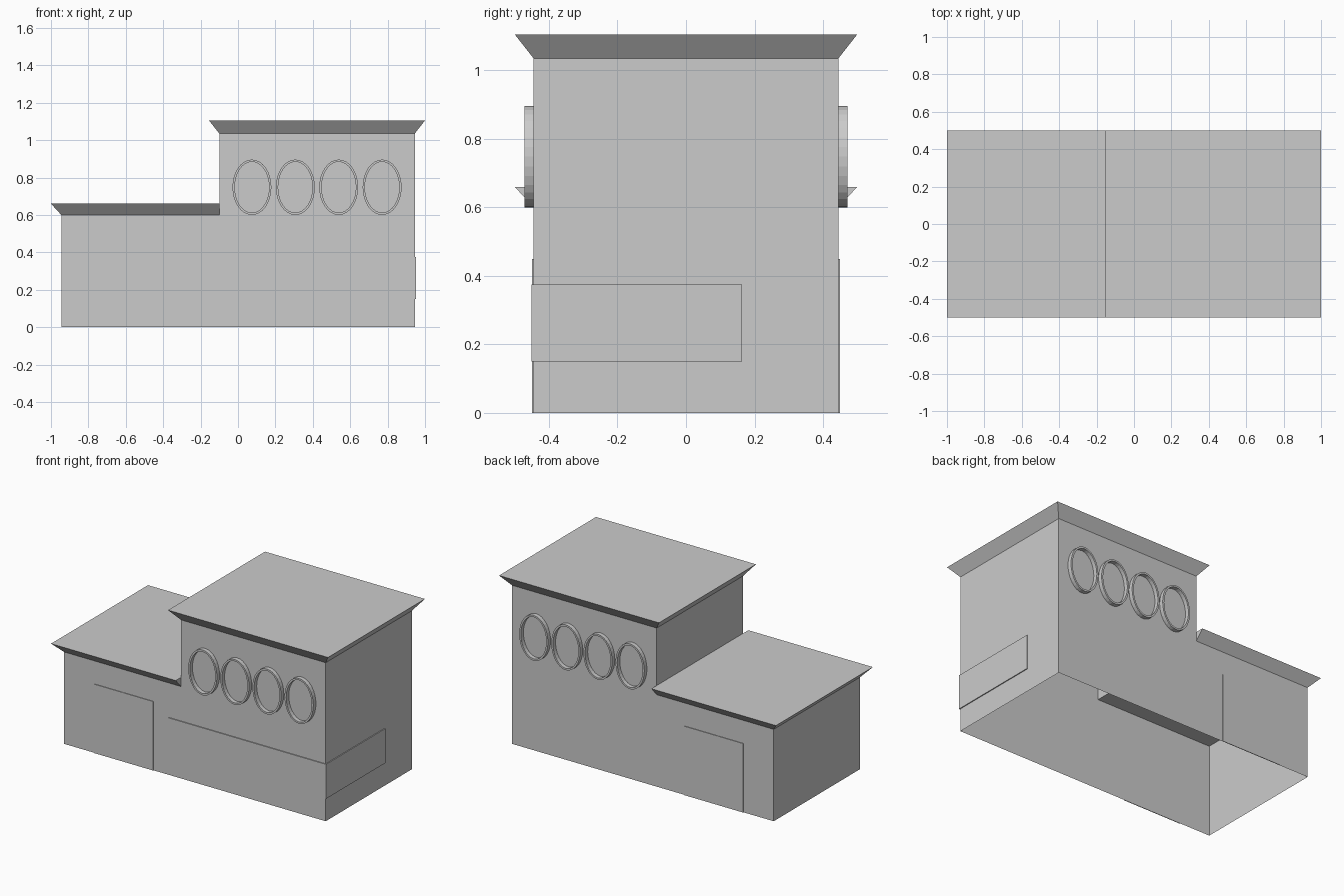
import bpy, bmesh, math

if "Cube" in bpy.data.objects:
    bpy.data.objects.remove(bpy.data.objects["Cube"])

grey = bpy.data.materials.new("plain_grey")
grey.use_nodes = True
grey.diffuse_color = (0.6, 0.6, 0.6, 1)
grey.node_tree.nodes["Principled BSDF"].inputs["Base Color"].default_value = (0.6, 0.6, 0.6, 1)

HALF_W, HALF_D = 0.945, 0.445     # wall half width and half depth
STEP_X, LOW, HIGH = -0.1, 0.6, 1.035
FLARE = 0.055


def finish(name, bm):
    bmesh.ops.recalc_face_normals(bm, faces=bm.faces)
    mesh = bpy.data.meshes.new(name)
    bm.to_mesh(mesh)
    bm.free()
    mesh.materials.append(grey)
    obj = bpy.data.objects.new(name, mesh)
    bpy.context.collection.objects.link(obj)
    return obj


def bridge(bm, a, b):
    for i in range(len(a)):
        j = (i + 1) % len(a)
        bm.faces.new((a[i], a[j], b[j], b[i]))


def prism(name, outline, y0, y1):
    """Extrude an x-z outline along y."""
    bm = bmesh.new()
    a, b = ([bm.verts.new((x, y, z)) for x, z in outline] for y in (y0, y1))
    bm.faces.new(a)
    bm.faces.new(b)
    bridge(bm, a, b)
    return finish(name, bm)


def box(name, x0, x1, y0, y1, z0, z1):
    return prism(name, [(x0, z0), (x1, z0), (x1, z1), (x0, z1)], y0, y1)


def flared_roof(name, x0, x1, z0, z1, right_flare):
    """Roof rim that widens upward, open below where it meets the walls."""
    bm = bmesh.new()

    def ring(left, right, d, z):
        return [bm.verts.new(p) for p in
                ((left, -d, z), (right, -d, z), (right, d, z), (left, d, z))]

    low = ring(x0, x1, HALF_D, z0)
    top = ring(x0 - FLARE, x1 + right_flare, HALF_D + FLARE, z1)
    bridge(bm, low, top)
    bm.faces.new(top)
    return finish(name, bm)


def oval_frame(name, cx, y0, y1, cz, rx, rz, rim, sides=32):
    """Hollow oval window frame standing out from the wall."""
    bm = bmesh.new()

    def loop(y, inset):
        return [bm.verts.new((cx + (rx - inset) * math.cos(t), y, cz + (rz - inset) * math.sin(t)))
                for t in (2 * math.pi * i / sides for i in range(sides))]

    loops = [loop(y0, 0), loop(y1, 0), loop(y1, rim), loop(y0, rim)]
    for i in range(4):
        bridge(bm, loops[i], loops[(i + 1) % 4])
    return finish(name, bm)


# Stepped wall shell, open underneath
walls = prism("walls", [(-HALF_W, 0), (HALF_W, 0), (HALF_W, HIGH), (STEP_X, HIGH),
                        (STEP_X, LOW), (-HALF_W, LOW)], -HALF_D, HALF_D)
bm = bmesh.new()
bm.from_mesh(walls.data)
floor = [f for f in bm.faces if all(v.co.z < 0.001 for v in f.verts)]
bmesh.ops.delete(bm, geom=floor, context='FACES')
bm.to_mesh(walls.data)
bm.free()

# Flared roofs
flared_roof("low_roof", -HALF_W, STEP_X, LOW, 0.66, 0)
flared_roof("high_roof", STEP_X, HALF_W, HIGH, 1.105, FLARE)

# Oval window frames and door plates on the front and back
for side, label in ((-1, "front"), (1, "back")):
    for i in range(4):
        cx = (STEP_X + HALF_W) / 2 + (i - 1.5) * 0.232
        oval_frame(f"{label}_window_frame_{i + 1}", cx, side * HALF_D, side * 0.472,
                   0.748, 0.104, 0.148, 0.012)
    box(f"{label}_door", -0.727, -0.3, side * HALF_D, side * (HALF_D + 0.004), 0, 0.45)

# Thin sign panel wrapping the front right-hand corner
box("front_panel", -0.19, HALF_W + 0.006, -HALF_D - 0.006, -HALF_D, 0.15, 0.375)
box("side_panel", HALF_W, HALF_W + 0.006, -HALF_D, 0.163, 0.15, 0.375)
